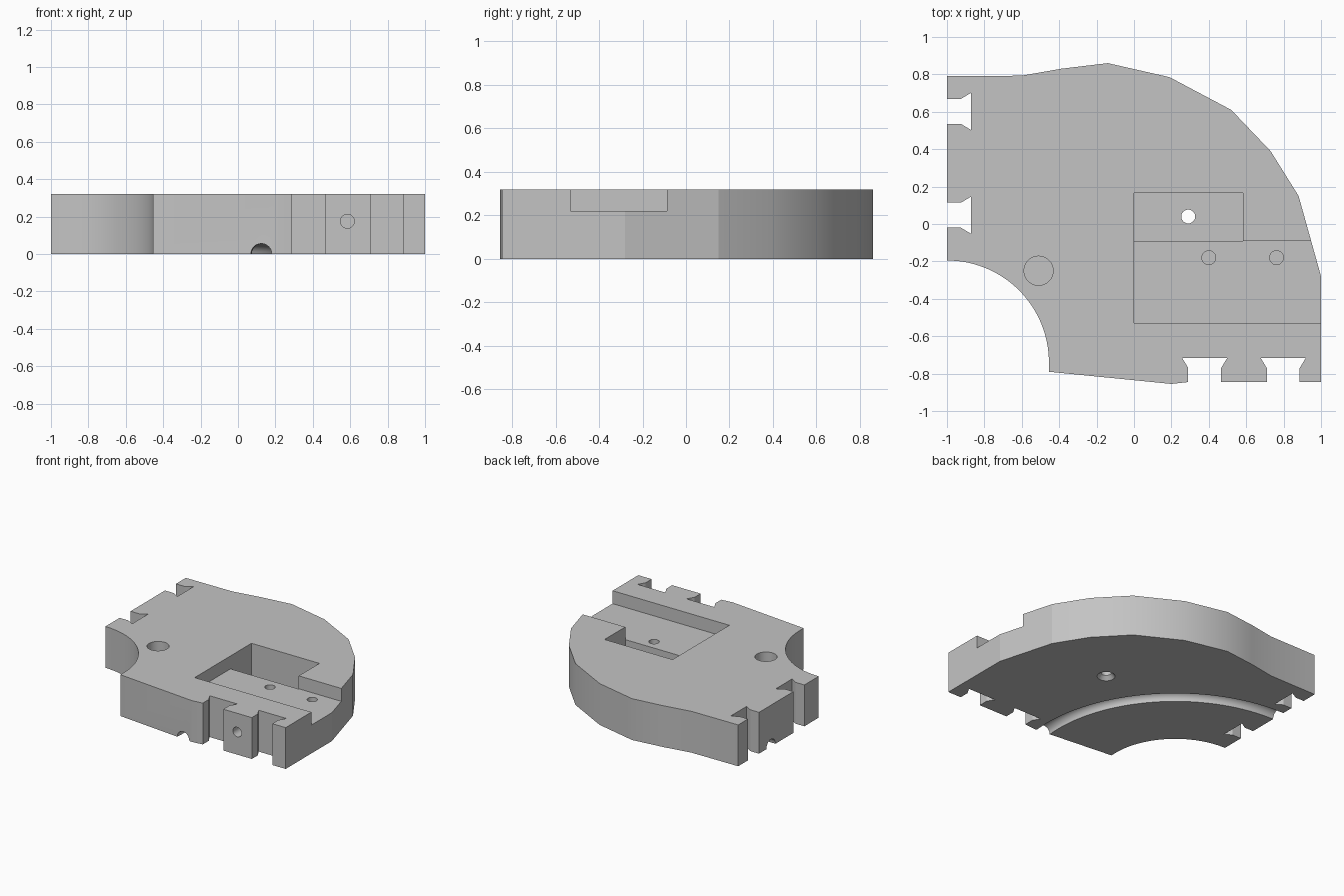
import bpy, bmesh, math
from mathutils import Matrix, Vector

if "Cube" in bpy.data.objects:
    bpy.data.objects.remove(bpy.data.objects["Cube"], do_unlink=True)

HEIGHT = 0.32
ARC_CENTRE = Vector((-1.0, -0.74))
ARC_RADIUS = 0.545


def make_object(name, bm):
    bmesh.ops.recalc_face_normals(bm, faces=bm.faces[:])
    mesh = bpy.data.meshes.new(name)
    bm.to_mesh(mesh)
    bm.free()
    obj = bpy.data.objects.new(name, mesh)
    bpy.context.collection.objects.link(obj)
    return obj


def prism(name, points, low, high):
    """Extrude a flat outline from low to high."""
    bm = bmesh.new()
    face = bm.faces.new([bm.verts.new((x, y, low)) for x, y in points])
    top = bmesh.ops.extrude_face_region(bm, geom=[face])["geom"]
    bmesh.ops.translate(bm, vec=(0, 0, high - low),
                        verts=[v for v in top if isinstance(v, bmesh.types.BMVert)])
    return make_object(name, bm)


def box(name, x0, x1, y0, y1, low):
    return prism(name, [(x0, y0), (x1, y0), (x1, y1), (x0, y1)], low, HEIGHT + 0.1)


def hole(name, start, end, r1, r2=None):
    """Round or conical cutter between two points."""
    start, end = Vector(start), Vector(end)
    axis = end - start
    turn = axis.to_track_quat('Z', 'Y').to_matrix().to_4x4()
    bm = bmesh.new()
    bmesh.ops.create_cone(bm, cap_ends=True, segments=40, radius1=r1,
                          radius2=r1 if r2 is None else r2, depth=axis.length,
                          matrix=Matrix.Translation((start + end) / 2) @ turn)
    return make_object(name, bm)


def dovetail(name, centre, half, edge, depth, on_left):
    """Notch with straight mouth and flared bottom, cut inward from an edge."""
    neck, flare = depth - 0.053, half + 0.032
    shape = [(-half, -0.1), (half, -0.1), (half, neck),
             (flare, depth), (-flare, depth), (-half, neck)]
    if on_left:
        points = [(edge + d, centre + u) for u, d in shape]
    else:
        points = [(centre + u, edge + d) for u, d in shape]
    return prism(name, points, -0.1, HEIGHT + 0.1)


# Main slab: faceted outer rim and a concave rounded inner corner
outline = [(-0.455, -0.79), (0.2, -0.855), (0.29, -0.845), (1, -0.845), (1, -0.28),
           (0.88, 0.15), (0.73, 0.39), (0.52, 0.61), (0.19, 0.785), (-0.14, 0.86),
           (-0.39, 0.83), (-0.6, 0.793), (-1, 0.79)]
for i in range(36):
    a = math.radians(90 - 95 * i / 36)
    outline.append((ARC_CENTRE.x + ARC_RADIUS * math.cos(a),
                    ARC_CENTRE.y + ARC_RADIUS * math.sin(a)))
slab = prism("slab_body", outline, 0, HEIGHT)

# Ring cutter for the curved groove underneath
bm = bmesh.new()
section = [bm.verts.new((1.13 + 0.056 * math.cos(t), 0, 0.056 * math.sin(t)))
           for t in (math.tau * k / 24 for k in range(24))]
edges = [bm.edges.new((section[k], section[k - 1])) for k in range(24)]
bmesh.ops.spin(bm, geom=section + edges, cent=(0, 0, 0), axis=(0, 0, 1),
               angle=math.tau, steps=128, use_merge=True)
bmesh.ops.remove_doubles(bm, verts=bm.verts[:], dist=1e-4)
bmesh.ops.translate(bm, verts=bm.verts[:], vec=(*ARC_CENTRE, 0))
groove = make_object("groove_cutter", bm)

cutters = [
    groove,
    # Shallow tray and deep pocket
    box("tray_cutter", 0, 1.2, -0.53, -0.088, 0.22),
    box("pocket_cutter", 0, 0.582, -0.092, 0.165, 0.065),
    # Joint notches
    dovetail("front_notch_a", 0.378, 0.088, -0.845, 0.128, False),
    dovetail("front_notch_b", 0.798, 0.088, -0.845, 0.128, False),
    dovetail("left_notch_a", 0.602, 0.067, -1, 0.128, True),
    dovetail("left_notch_b", 0.047, 0.067, -1, 0.128, True),
    # Round holes
    hole("peg_hole", (-0.51, -0.25, 0.06), (-0.51, -0.25, 0.4), 0.078),
    hole("drain_hole", (0.29, 0.04, -0.1), (0.29, 0.04, 0.15), 0.037),
    hole("countersink", (0.29, 0.04, -0.01), (0.29, 0.04, 0.03), 0.073, 0.036),
    hole("front_hole", (0.585, -1, 0.175), (0.585, -0.55, 0.175), 0.037),
]
for x in (0.4, 0.762):
    cutters.append(hole("tray_hole", (x, -0.18, 0.08), (x, -0.18, 0.4), 0.037))

# Cut everything into the slab
bpy.context.view_layer.objects.active = slab
for cutter in cutters:
    cutter.hide_render = True
    mod = slab.modifiers.new(cutter.name, 'BOOLEAN')
    mod.operation, mod.solver, mod.object = 'DIFFERENCE', 'EXACT', cutter
    bpy.ops.object.modifier_apply(modifier=mod.name)
    bpy.data.objects.remove(cutter, do_unlink=True)

# Single plain grey
grey = bpy.data.materials.new("plain_grey")
colour = (0.55, 0.55, 0.55, 1)
grey.use_nodes = True
grey.diffuse_color = colour
grey.node_tree.nodes["Principled BSDF"].inputs["Base Color"].default_value = colour
slab.data.materials.clear()
slab.data.materials.append(grey)
for poly in slab.data.polygons:
    poly.material_index = 0

# Smooth curves, with crisp corners at the right end of the rim
bpy.ops.object.select_all(action='DESELECT')
slab.select_set(True)
bpy.ops.object.shade_smooth_by_angle(angle=math.radians(30))
for edge in slab.data.edges:
    a, b = (slab.data.vertices[i].co for i in edge.vertices)
    if min(a.x, b.x) > 0.87 and abs(a.z - b.z) > 0.05:
        edge.use_edge_sharp = True
